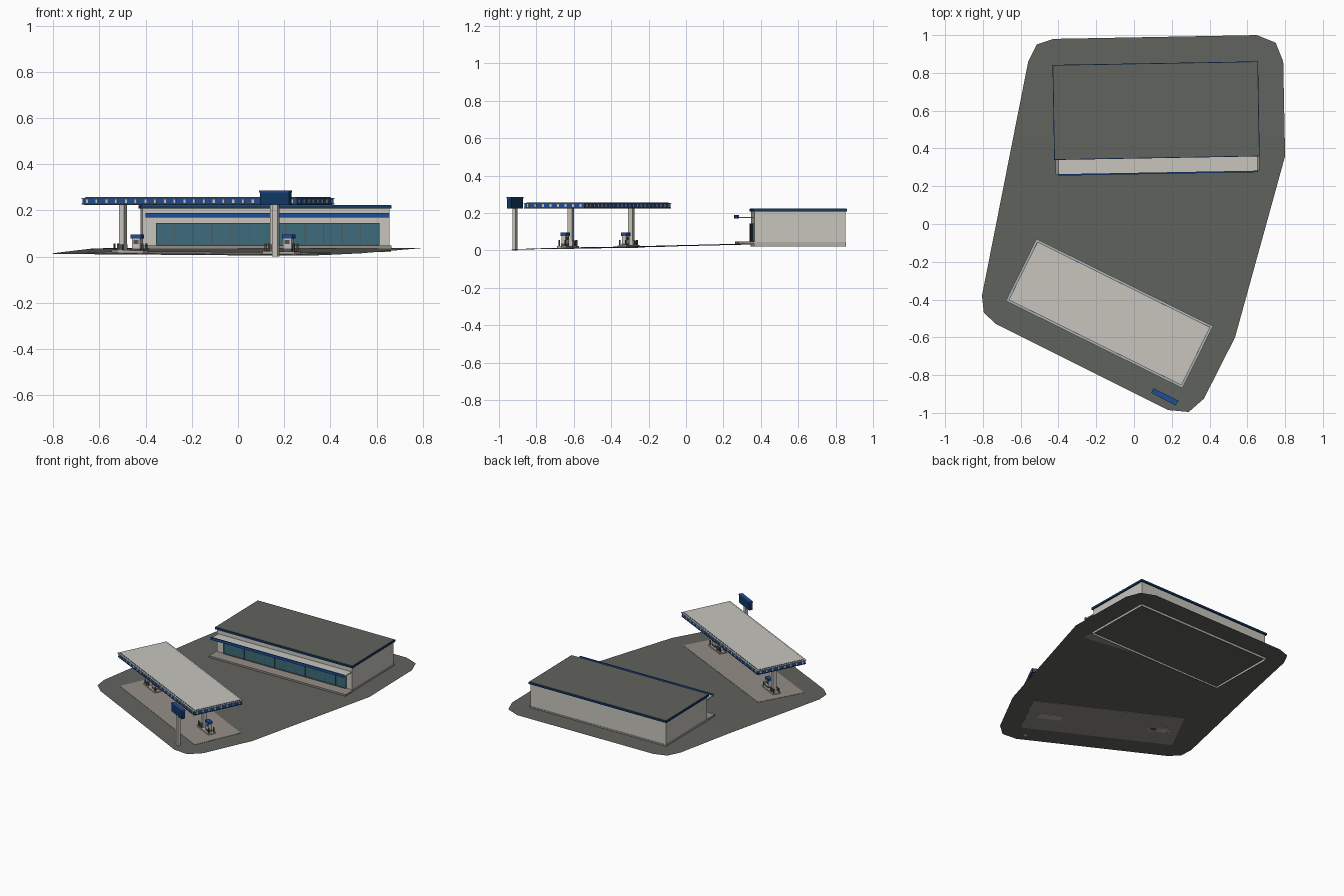
import bpy, bmesh
from math import radians, cos, sin
from mathutils import Matrix, Vector

if "Cube" in bpy.data.objects:
    bpy.data.objects.remove(bpy.data.objects["Cube"])


def material(name, r, g, b):
    m = bpy.data.materials.new(name)
    m.use_nodes = True
    m.diffuse_color = (r, g, b, 1)
    m.node_tree.nodes["Principled BSDF"].inputs["Base Color"].default_value = (r, g, b, 1)
    return m


asphalt = material("asphalt grey", .12, .125, .11)
cream = material("cream", .58, .56, .51)
concrete = material("warm concrete", .30, .27, .24)
stone = material("pale stone", .45, .43, .39)
navy = material("navy blue", .006, .04, .13)
blue = material("bright blue", .013, .075, .32)
glass = material("teal glass", .045, .15, .20)
metal = material("dark metal", .09, .09, .085)


def finish(bm, name, mat):
    me = bpy.data.meshes.new(name)
    bm.to_mesh(me)
    bm.free()
    me.materials.append(mat)
    ob = bpy.data.objects.new(name, me)
    bpy.context.collection.objects.link(ob)
    return ob


def ground_z(x, y):
    return min(.037, .026 + .004 * x + .023 * y)


class Frame:
    """A turned local frame in which boxes are placed."""

    def __init__(self, x, y, degrees):
        self.m = Matrix.Translation((x, y, 0)) @ Matrix.Rotation(radians(degrees), 4, 'Z')

    def box(self, name, mat, u, v, size_u, size_v, lo, hi, open_bottom=False, drape=False):
        bm = bmesh.new()
        bmesh.ops.create_cube(bm, size=1)
        for p in bm.verts:
            z = hi if p.co.z > 0 else lo
            p.co = self.m @ Vector((u + p.co.x * size_u, v + p.co.y * size_v, z))
            if drape:
                p.co.z += ground_z(p.co.x, p.co.y)
        if open_bottom:
            bm.normal_update()
            low = [f for f in bm.faces if f.normal.z < -.9]
            bmesh.ops.delete(bm, geom=low, context='FACES_ONLY')
        return finish(bm, name, mat)


# Paved lot: a thin sheet, sloping at the front and level at the back
outline = [(-.425, .98), (.65, 1), (.75, .96), (.79, .86), (.8, .36), (.535, -.6),
           (.37, -.925), (.29, -.995), (.18, -.985), (-.73, -.53), (-.795, -.47),
           (-.805, -.38), (-.56, .86), (-.515, .95)]
bm = bmesh.new()
bm.faces.new([bm.verts.new((x, y, 0)) for x, y in reversed(outline)])
bmesh.ops.bisect_plane(bm, geom=bm.verts[:] + bm.edges[:] + bm.faces[:],
                       plane_co=(0, .45, 0), plane_no=(0, 1, 0))
bm.normal_update()
for f in bm.faces:
    if f.normal.z < 0:
        f.normal_flip()
for p in bm.verts:
    p.co.z = ground_z(p.co.x, p.co.y)
finish(bm, "paved_lot", asphalt)

# Shop building
shop = Frame(.117, .60, 1)
shop.box("shop_plinth", stone, 0, 0, 1.08, .492, .02, .046, open_bottom=True)
shop.box("shop_walls", cream, 0, 0, 1.07, .485, .044, .21)
shop.box("roof_edge", navy, 0, 0, 1.088, .503, .208, .222)
shop.box("roof_top", asphalt, 0, 0, 1.08, .495, .220, .224)
shop.box("sidewalk", concrete, .002, -.285, 1.08, .085, .0345, .047)

# Shop front glazing
left, width, panes = -.475, .965, 12
shop.box("shop_window", glass, left + width / 2, -.246, width, .008, .05, .145)
for i in range(panes + 1):
    shop.box("window_bar", metal, left + width * i / panes, -.249, .003, .006, .05, .145)
shop.box("window_sill", metal, left + width / 2, -.249, width, .007, .048, .053)

# Awning over the sidewalk
shop.box("awning", cream, .005, -.288, 1.055, .085, .172, .178)
shop.box("awning_fascia", blue, .005, -.331, 1.056, .008, .170, .188)

# Forecourt pad and canopy
court = Frame(-.13, -.474, -26.3)
L, W = 1.036, .359
court.box("forecourt_pad", concrete, 0, 0, 1.02, .345, -.002, .002, drape=True)
court.box("canopy_fascia", blue, 0, 0, L, W, .226, .253)
court.box("canopy_rim", stone, 0, 0, L + .008, W + .008, .251, .254)
court.box("canopy_inner_edge", navy, 0, 0, L - .016, W - .016, .253, .2555)
court.box("canopy_top", cream, 0, 0, L - .021, W - .021, .253, .257)
court.box("canopy_soffit", cream, 0, 0, L - .012, W - .012, .223, .228)
court.box("canopy_lower_trim", navy, 0, 0, L + .004, W + .004, .225, .230)

# Light panels along the canopy fascia
for side in (-1, 1):
    for i in range(22):
        court.box("fascia_panel", cream, -L / 2 + L * (i + .5) / 22, side * W / 2,
                  .010, .005, .232, .248)
    for i in range(8):
        court.box("fascia_panel", cream, side * L / 2, -W / 2 + W * (i + .5) / 8,
                  .005, .010, .232, .248)

# Two pump islands, each with a column, a pump and guard posts
for u in (-.375, .355):
    court.box("pump_island", stone, u, 0, .155, .055, -.004, .011, drape=True)
    court.box("canopy_column", cream, u - .036, 0, .026, .026, .012, .225)
    court.box("column_bin", metal, u - .036, -.018, .022, .012, .02, .052)
    court.box("column_bin", metal, u - .036, .018, .022, .012, .02, .052)
    court.box("pump_base", metal, u + .034, 0, .042, .028, .012, .036)
    court.box("pump_body", cream, u + .034, 0, .040, .025, .034, .080)
    court.box("pump_cap", blue, u + .034, 0, .049, .032, .078, .095)
    for s in (-1, 1):
        court.box("pump_screen", metal, u + .034, s * .0128, .024, .002, .055, .072)
        for end in (-1, 1):
            court.box("guard_post", metal, u + end * .068, s * .018, .007, .007, .012, .056)

# Roadside sign
sign = Frame(.163, -.915, -27)
sign.box("sign_pole", cream, 0, 0, .026, .018, 0, .228)
sign.box("sign_panel", navy, 0, 0, .142, .024, .224, .282)
sign.box("sign_top_trim", blue, 0, 0, .146, .028, .278, .286)
